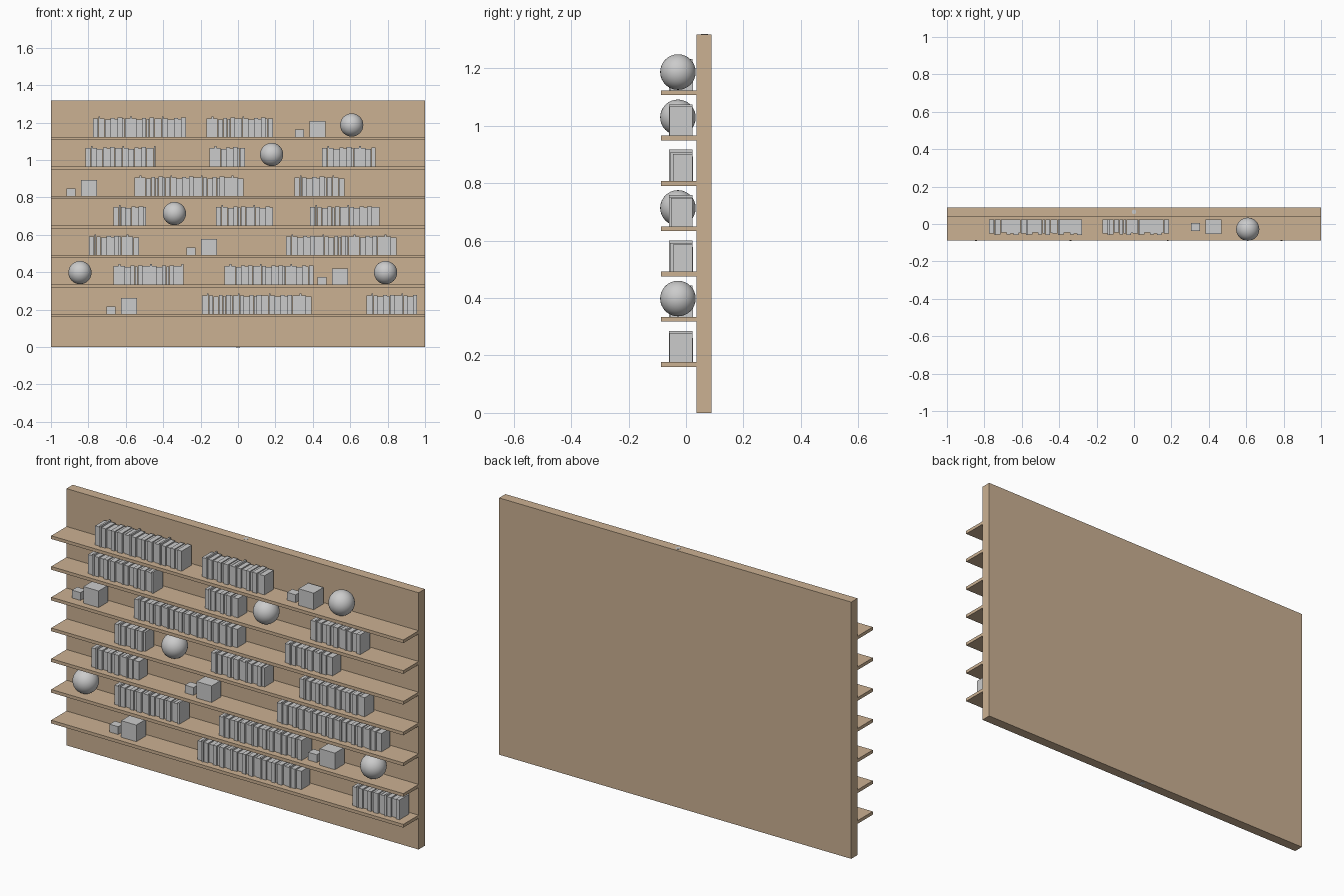
import bpy, bmesh
from mathutils import Matrix, Vector

if "Cube" in bpy.data.objects:
    bpy.data.objects.remove(bpy.data.objects["Cube"])


def material(name, rgb):
    m = bpy.data.materials.new(name)
    m.diffuse_color = (*rgb, 1)
    m.use_nodes = True
    m.node_tree.nodes["Principled BSDF"].inputs["Base Color"].default_value = m.diffuse_color
    return m


WOOD = material("light_wood", (0.60, 0.44, 0.29))
GREY = material("light_grey", (0.60, 0.60, 0.60))


def add_box(bm, x, y, z):
    """Box from (min, max) pairs."""
    size = [b - a for a, b in (x, y, z)]
    mid = [(a + b) / 2 for a, b in (x, y, z)]
    bmesh.ops.create_cube(bm, size=1, matrix=Matrix.Translation(mid) @ Matrix.Diagonal((*size, 1)))


def finish(bm, name, mat):
    me = bpy.data.meshes.new(name)
    bm.to_mesh(me)
    bm.free()
    me.materials.append(mat)
    ob = bpy.data.objects.new(name, me)
    bpy.context.collection.objects.link(ob)
    return ob


def box(name, x, y, z, mat):
    bm = bmesh.new()
    add_box(bm, x, y, z)
    return finish(bm, name, mat)


# repeating run of books: width, height, front y
BOOKS = [(0.028, 0.098, -0.052), (0.010, 0.109, -0.059), (0.024, 0.100, -0.055),
         (0.030, 0.094, -0.046), (0.022, 0.101, -0.057), (0.016, 0.097, -0.050),
         (0.026, 0.103, -0.059), (0.012, 0.099, -0.048)]


def book_row(name, x0, x1, z):
    n, widths = 0, []
    while sum(widths) < x1 - x0 - 0.008:
        widths.append(BOOKS[n % len(BOOKS)][0])
        n += 1
    scale = (x1 - x0) / sum(widths)
    bm, x = bmesh.new(), x0
    for i, w in enumerate(widths):
        _, h, front = BOOKS[i % len(BOOKS)]
        add_box(bm, (x, x + w * scale - 0.0008), (front, 0.023), (z, z + h))
        x += w * scale
    finish(bm, name, GREY)


def ball(name, x, z):
    bm = bmesh.new()
    r = 0.062
    bmesh.ops.create_uvsphere(bm, u_segments=32, v_segments=16, radius=r,
                              matrix=Matrix.Translation((x, -0.028, z + r + 0.002)))
    for f in bm.faces:
        f.smooth = True
    finish(bm, name, GREY)


# back panel and the rod running through it
box("back_panel", (-1, 1), (0.037, 0.088), (0, 1.318), WOOD)
bm = bmesh.new()
bmesh.ops.create_cone(bm, cap_ends=True, segments=16, radius1=0.012, radius2=0.012, depth=1.32,
                      matrix=Matrix.Translation((0, 0.0645, 0.659)))
finish(bm, "centre_rod", GREY)

# per shelf, bottom to top: book runs, left edge of block pairs, ball centres
SHELVES = [
    ([(-0.193, 0.393), (0.687, 0.957)], [-0.703], []),
    ([(-0.666, -0.291), (-0.072, 0.404)], [0.425], [-0.845, 0.789]),
    ([(-0.797, -0.529), (0.257, 0.848)], [-0.275], []),
    ([(-0.666, -0.492), (-0.118, 0.187), (0.385, 0.757)], [], [-0.34]),
    ([(-0.553, 0.029), (0.302, 0.570)], [-0.917], []),
    ([(-0.815, -0.440), (-0.152, 0.037), (0.449, 0.735)], [], [0.18]),
    ([(-0.775, -0.278), (-0.168, 0.187)], [0.305], [0.608]),
]
for i, (books, blocks, balls) in enumerate(SHELVES):
    z = 0.160 + 0.1578 * i
    box(f"shelf_{i}", (-1, 1), (-0.087, 0.037), (z, z + 0.0165), WOOD)
    z += 0.0165
    for k, (a, b) in enumerate(books):
        book_row(f"books_{i}_{k}", a, b, z)
    for x in blocks:
        box(f"small_block_{i}", (x, x + 0.049), (-0.038, 0.005), (z, z + 0.040), GREY)
        box(f"large_block_{i}", (x + 0.077, x + 0.163), (-0.054, 0.024), (z, z + 0.085), GREY)
    for k, x in enumerate(balls):
        ball(f"ball_{i}_{k}", x, z)
